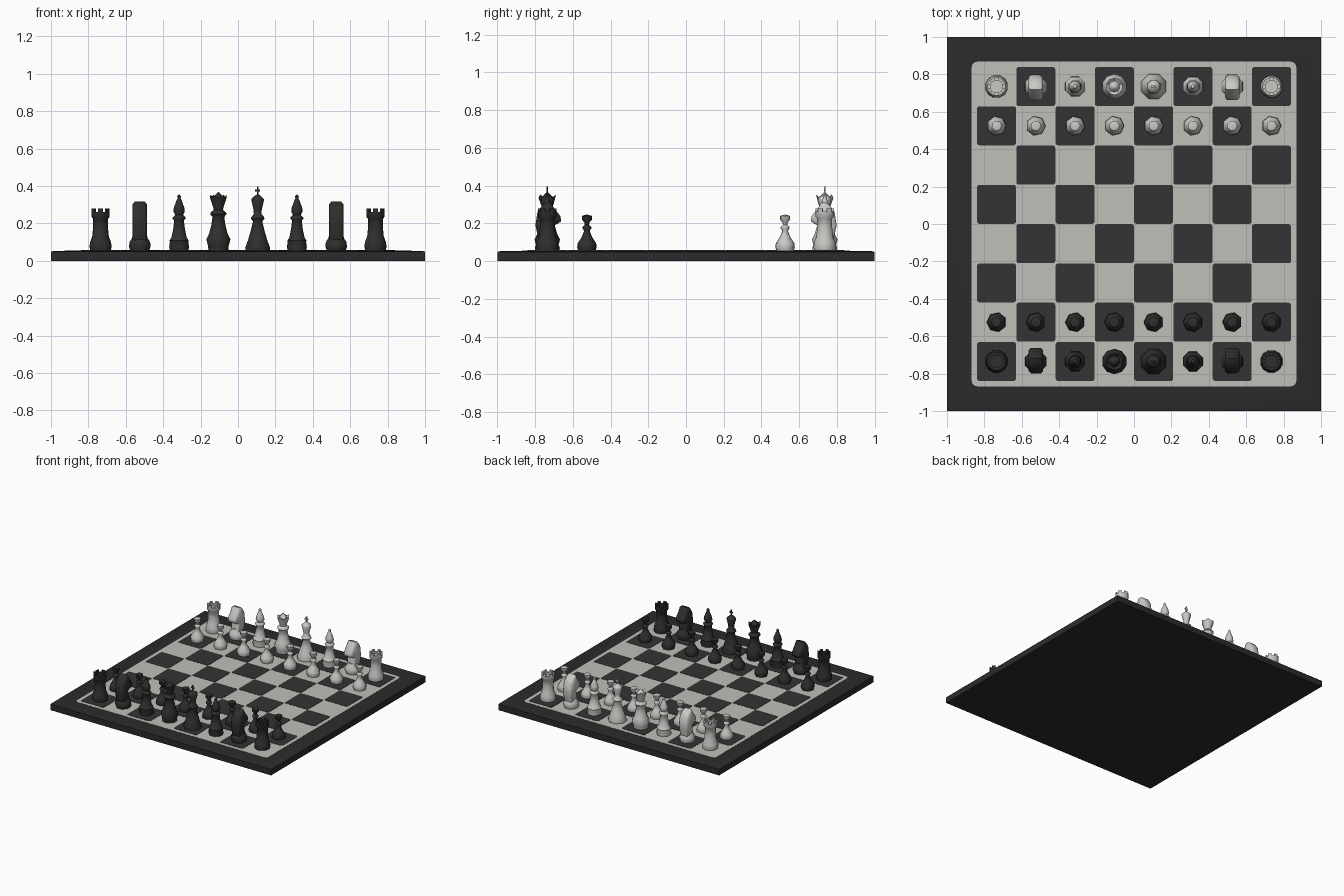
import bpy, bmesh, math

cube = bpy.data.objects.get("Cube")
if cube:
    bpy.data.objects.remove(cube)


def material(name, r, g, b):
    m = bpy.data.materials.new(name)
    m.use_nodes = True
    m.diffuse_color = (r, g, b, 1)
    m.node_tree.nodes["Principled BSDF"].inputs["Base Color"].default_value = (r, g, b, 1)
    return m


frame_black = material("frame black", .024, .024, .024)
square_black = material("square black", .033, .033, .033)
field_grey = material("field light grey", .53, .53, .49)
piece_black = material("piece black", .028, .028, .028)
piece_light = material("piece light grey", .58, .58, .56)

TOP = .056       # height of the playing field
PITCH = .21      # size of one square


def finish(bm, name, angle=50):
    """Turn a bmesh into a mesh, smooth but with sharp edges kept."""
    bmesh.ops.recalc_face_normals(bm, faces=bm.faces[:])
    mesh = bpy.data.meshes.new(name)
    bm.to_mesh(mesh)
    bm.free()
    mesh.shade_smooth()
    mesh.set_sharp_from_angle(angle=math.radians(angle))
    return mesh


def place(mesh, name, mat, x=0, y=0, turn=0):
    ob = bpy.data.objects.new(name, mesh)
    bpy.context.collection.objects.link(ob)
    ob.location = (x, y, 0)
    ob.rotation_euler.z = turn
    if not mesh.materials:
        mesh.materials.append(mat)
    return ob


def lathe(bm, profile, sides=8):
    """Revolve (radius, height) points around z; returns the rings."""
    rings = []
    for r, z in profile:
        n = sides if r else 1
        rings.append([bm.verts.new((r * math.cos(math.tau * (k + .5) / sides),
                                    r * math.sin(math.tau * (k + .5) / sides), z))
                      for k in range(n)])
    if len(rings[0]) > 1:
        bm.faces.new(rings[0])
    for low, high in zip(rings, rings[1:]):
        for k in range(sides):
            j = (k + 1) % sides
            corners = [low[k], low[j % len(low)], high[j % len(high)], high[k % len(high)]]
            if len(high) == 1:
                corners.pop()
            bm.faces.new(corners)
    return rings


def box(bm, sx, sy, z0, z1):
    verts = bmesh.ops.create_cube(bm, size=1)["verts"]
    for v in verts:
        v.co = (v.co.x * sx, v.co.y * sy, z0 + (v.co.z + .5) * (z1 - z0))


def rounded_plate(bm, cx, cy, half, radius, z0, z1):
    """Thin square plate with rounded corners."""
    ring = []
    for quarter in range(4):
        sx, sy = ((1, 1), (-1, 1), (-1, -1), (1, -1))[quarter]
        for step in range(4):
            a = (quarter + step / 3) * math.pi / 2
            ring.append((cx + sx * (half - radius) + radius * math.cos(a),
                         cy + sy * (half - radius) + radius * math.sin(a)))
    low = [bm.verts.new((x, y, z0)) for x, y in ring]
    face = bm.faces.new(low)
    up = bmesh.ops.extrude_face_region(bm, geom=[face])["geom"]
    for v in up:
        if isinstance(v, bmesh.types.BMVert):
            v.co.z = z1


# Board frame: a slab whose top rises gently towards the field
bm = bmesh.new()
slab = []
for half, z in ((1, 0), (1, .049), (.985, .053), (.87, .055)):
    slab.append([bm.verts.new((sx * half, sy * half, z))
                 for sx, sy in ((-1, -1), (1, -1), (1, 1), (-1, 1))])
bm.faces.new(slab[0])
bm.faces.new(slab[-1])
for low, high in zip(slab, slab[1:]):
    for k in range(4):
        j = (k + 1) % 4
        bm.faces.new((low[k], low[j], high[j], high[k]))
place(finish(bm, "board_frame"), "board_frame", frame_black)

# Light field and dark squares
bm = bmesh.new()
rounded_plate(bm, 0, 0, .868, .03, .05, TOP)
place(finish(bm, "light_field"), "light_field", field_grey)
bm = bmesh.new()
for i in range(8):
    for j in range(8):
        if (i + j) % 2 == 0:
            rounded_plate(bm, (i - 3.5) * PITCH, (j - 3.5) * PITCH, .104, .012, .054, TOP + .002)
place(finish(bm, "dark_squares"), "dark_squares", square_black)


# Pieces
def pawn():
    bm = bmesh.new()
    lathe(bm, [(.048, TOP), (.053, .075), (.05, .095), (.03, .125), (.015, .16), (.024, .175),
               (.024, .182), (.012, .192), (.014, .205), (.027, .22), (.028, .24), (0, .247)], 7)
    return bm


def rook():
    bm = bmesh.new()
    sides = 12
    lathe(bm, [(.057, TOP), (.061, .075), (.058, .1), (.046, .13), (.041, .18), (.041, .225),
               (.05, .235), (.05, .262), (.034, .262), (.034, .25), (0, .25)], sides)
    # Battlements: raise every other face of the rim
    bm.normal_update()
    rim = [f for f in bm.faces if all(abs(v.co.z - .262) < .0001 for v in f.verts)]
    for f in rim[::2]:
        geom = bmesh.ops.extrude_face_region(bm, geom=[f])["geom"]
        for v in geom:
            if isinstance(v, bmesh.types.BMVert):
                v.co.z += .018
        bm.faces.remove(f)
    return bm


def knight():
    bm = bmesh.new()
    lathe(bm, [(.055, TOP), (.062, .075), (.06, .1), (.046, .12), (.04, .14), (0, .145)])
    # Horse head: side outline given width, then its edges softened
    outline = [(-.045, .11), (.035, .11), (.022, .185), (.055, .198), (.073, .212), (.07, .238),
               (.033, .285), (.015, .316), (-.02, .305), (-.052, .26), (-.063, .19)]
    face = bm.faces.new([bm.verts.new((-.039, y, z)) for y, z in outline])
    geom = bmesh.ops.extrude_face_region(bm, geom=[face])["geom"]
    for v in geom:
        if isinstance(v, bmesh.types.BMVert):
            v.co.x = .039
    sides = [e for e in bm.edges if e.verts[0].co.x == e.verts[1].co.x
             and abs(abs(e.verts[0].co.x) - .039) < .00001
             and min(v.co.z for v in e.verts) > .109]
    bmesh.ops.bevel(bm, geom=sides, offset=.012, segments=1, affect='EDGES')
    return bm


def bishop():
    bm = bmesh.new()
    lathe(bm, [(.054, TOP), (.057, .07), (.053, .1), (.056, .108), (.044, .125), (.034, .17),
               (.028, .215), (.037, .225), (.037, .232), (.023, .245), (.033, .265),
               (.03, .285), (.014, .325), (.009, .335), (.011, .345), (0, .356)])
    return bm


def queen():
    bm = bmesh.new()
    rings = lathe(bm, [(.056, TOP), (.058, .08), (.068, .115), (.052, .145), (.04, .19),
                       (.033, .235), (.046, .25), (.044, .258), (.026, .272), (.03, .29),
                       (.046, .335), (.03, .332), (.018, .352), (0, .37)], 10)
    # Crown points
    for v in rings[10][::2]:
        v.co.z += .018
    return bm


def king():
    bm = bmesh.new()
    lathe(bm, [(.07, TOP), (.072, .07), (.056, .11), (.04, .16), (.027, .21), (.039, .226),
               (.036, .236), (.022, .25), (.024, .275), (.037, .325), (.034, .333),
               (.012, .352), (0, .356)])
    box(bm, .009, .009, .345, .397)
    box(bm, .027, .009, .372, .382)
    return bm


BUILD = {"pawn": pawn, "rook": rook, "knight": knight,
         "bishop": bishop, "queen": queen, "king": king}
BACK_ROW = ["rook", "knight", "bishop", "queen", "king", "bishop", "knight", "rook"]

for shade, mat, side in (("black", piece_black, -1), ("light", piece_light, 1)):
    meshes = {kind: finish(make(), shade + "_" + kind) for kind, make in BUILD.items()}
    turn = math.pi if side > 0 else 0
    for i, kind in enumerate(BACK_ROW):
        x = (i - 3.5) * PITCH
        place(meshes[kind], f"{shade}_{kind}_{i + 1}", mat, x, side * .735, turn)
        place(meshes["pawn"], f"{shade}_pawn_{i + 1}", mat, x, side * .525, turn)
